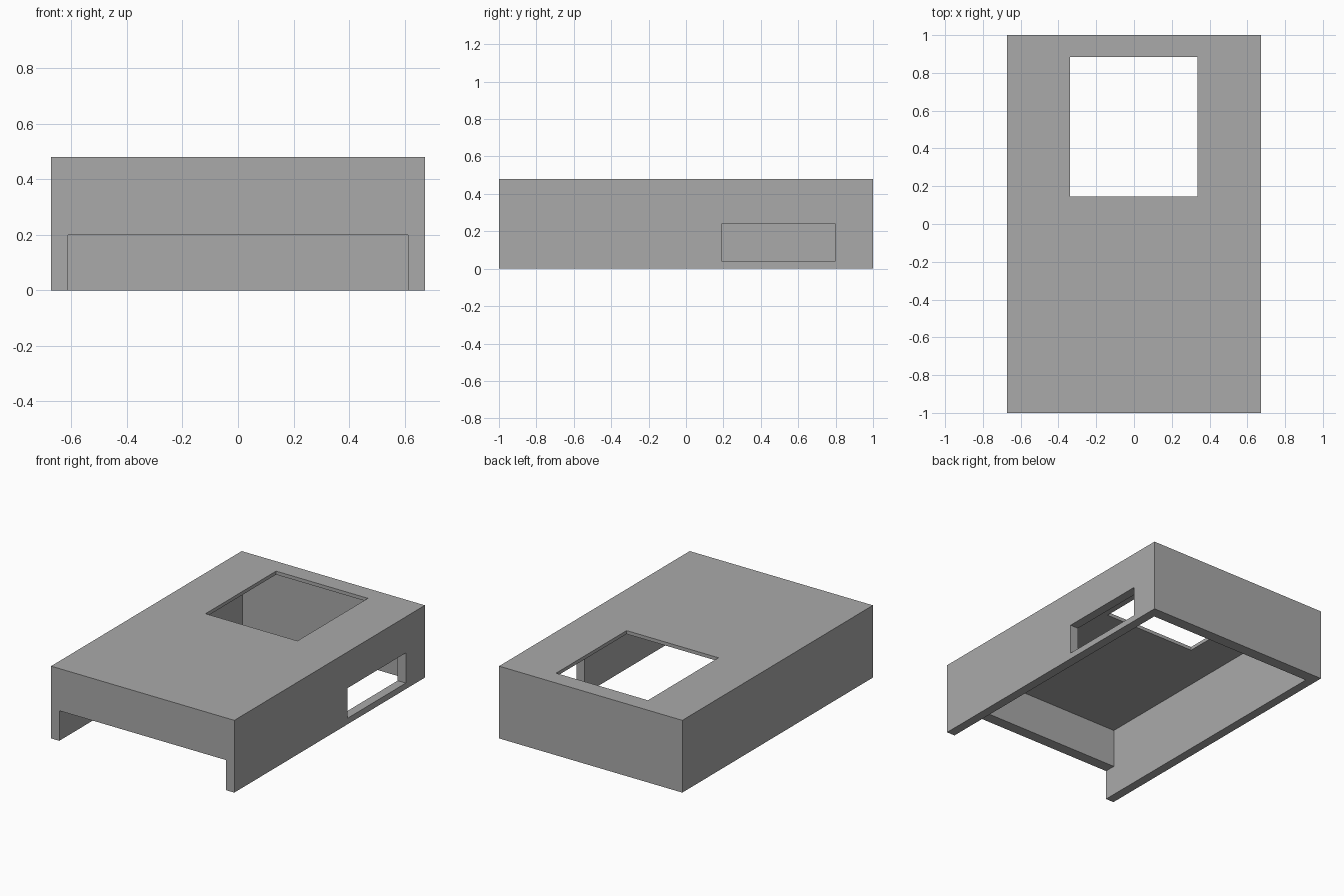
import bpy
import bmesh

old = bpy.data.objects.get("Cube")
if old:
    bpy.data.objects.remove(old, do_unlink=True)

grey = bpy.data.materials.new("neutral grey")
grey.use_nodes = True
colour = (0.4, 0.4, 0.4, 1)
grey.diffuse_color = colour
grey.node_tree.nodes["Principled BSDF"].inputs["Base Color"].default_value = colour


def box(name, low, high):
    """Axis-aligned box between two corners."""
    mesh = bpy.data.meshes.new(name)
    bm = bmesh.new()
    bmesh.ops.create_cube(bm, size=1)
    for v in bm.verts:
        for i in range(3):
            v.co[i] = low[i] if v.co[i] < 0 else high[i]
    bm.to_mesh(mesh)
    bm.free()
    mesh.materials.append(grey)
    ob = bpy.data.objects.new(name, mesh)
    bpy.context.collection.objects.link(ob)
    return ob


W, L, H = 0.673, 1.0, 0.48           # half width, half length, height
IX, IY, IZ = 0.613, 0.925, 0.457     # inner faces of walls and roof

cover = box("cover_shell", (-W, -L, 0), (W, L, H))

# Hollow underside, front slot, roof window and side port
cutters = [
    box("cavity_cutter", (-IX, -IY, -0.1), (IX, IY, IZ)),
    box("front_slot_cutter", (-IX, -1.1, -0.1), (IX, -0.8, 0.2)),
    box("roof_window_cutter", (-0.34, 0.145, 0.4), (0.335, 0.885, 0.6)),
    box("side_port_cutter", (0.5, 0.19, 0.04), (0.8, 0.8, 0.24)),
]
for cutter in cutters:
    cutter.hide_render = True
    cutter.hide_viewport = True
    cutter.display_type = 'WIRE'
    mod = cover.modifiers.new(cutter.name, 'BOOLEAN')
    mod.operation = 'DIFFERENCE'
    mod.solver = 'EXACT'
    mod.object = cutter
